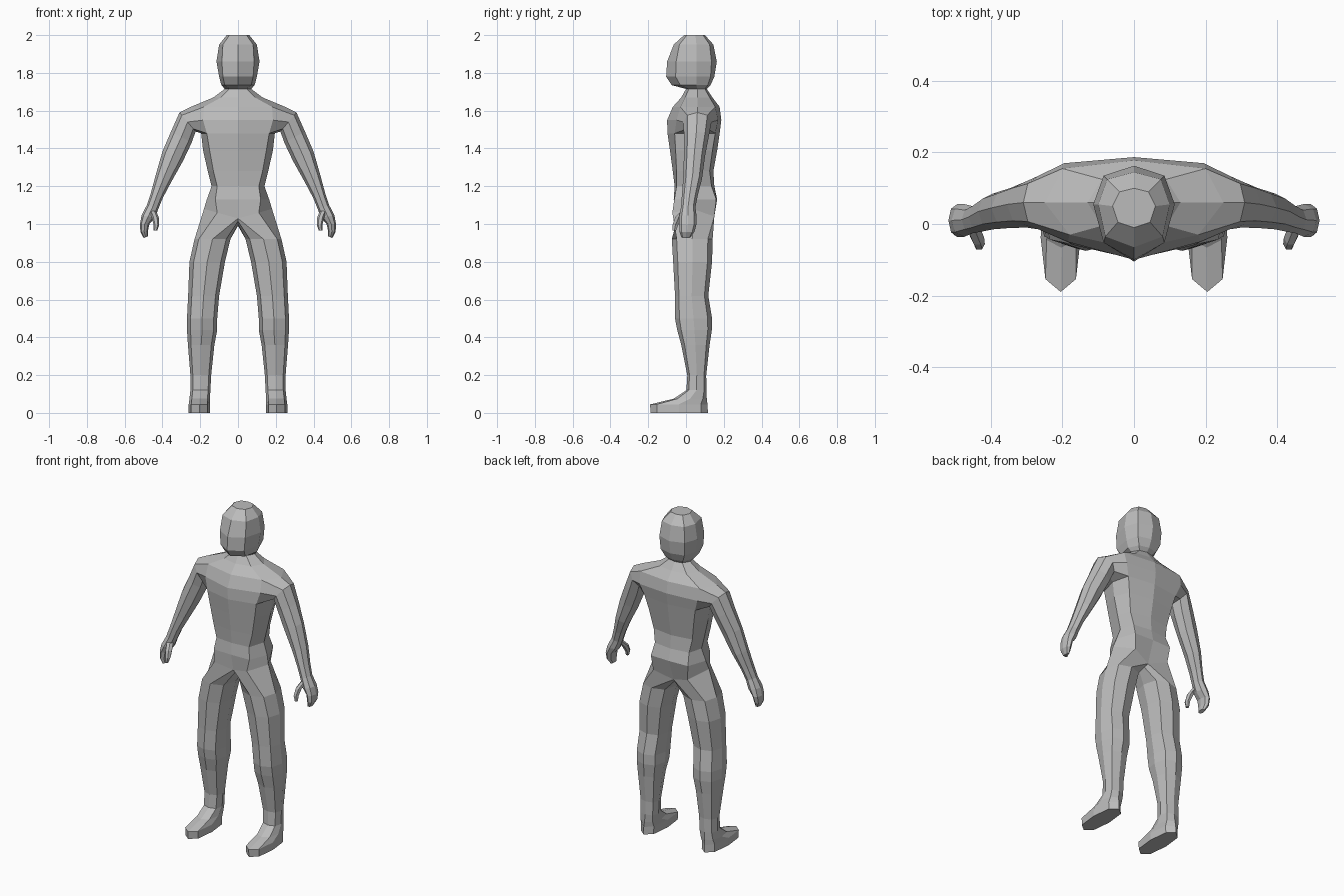
import bpy, bmesh, math
from mathutils import Vector

grey = bpy.data.materials.new("plain grey")
grey.diffuse_color = (0.5, 0.5, 0.5, 1)


def add_ring(bm, points):
    return [bm.verts.new(p) for p in points]


def loft(bm, a, b, closed=True, skip=()):
    n = len(a)
    for i in range(n if closed else n - 1):
        if i not in skip:
            j = (i + 1) % n
            bm.faces.new((a[i], a[j], b[j], b[i]))


def chain(bm, rings, start=None):
    """Join closed rings one after another and cap the free ends."""
    prev = start
    for pts in rings:
        ring = add_ring(bm, pts)
        if prev:
            loft(bm, prev, ring)
        else:
            bm.faces.new(ring)
        prev = ring
    bm.faces.new(prev)


def limb_ring(x, y, z, tilt, r, ry, n=8):
    """Ring across a limb that hangs down, tilted outward by some degrees."""
    t = math.radians(tilt)
    out = Vector((math.cos(t), 0, math.sin(t)))
    side = Vector((0, 1, 0))
    return [Vector((x, y, z)) + out * r * math.cos(k * math.tau / n)
            + side * ry * math.sin(k * math.tau / n) for k in range(n)]


def leg_ring(z, cx, rx, cy, ry):
    """Level ring of eight points, starting at the front, slightly boxy."""
    pts = []
    for k in range(8):
        a = k * math.tau / 8
        f = 1.08 if k % 2 else 1.0
        pts.append((cx + rx * f * math.sin(a), cy - ry * f * math.cos(a), z))
    return pts


def finish(bm, name):
    bmesh.ops.recalc_face_normals(bm, faces=bm.faces)
    mesh = bpy.data.meshes.new(name)
    bm.to_mesh(mesh)
    bm.free()
    mesh.materials.append(grey)
    obj = bpy.data.objects.new(name, mesh)
    bpy.context.collection.objects.link(obj)
    mod = obj.modifiers.new("mirror", 'MIRROR')
    mod.use_clip = True
    mod.merge_threshold = 0.0005


body = bmesh.new()

# Pelvis edge: five points from front to back along the leg opening
hip = add_ring(body, [(0, -.045, 1.03), (.11, -.072, 1.06), (.18, .035, 1.08),
                      (.115, .15, 1.04), (0, .12, 1.0)])

# Torso, neck and head half rings: z, front y, three side points, back y
trunk = [
    (1.13, -.065, (.12, -.062), (.165, .045), (.125, .16), .165),
    (1.20, -.060, (.11, -.05), (.14, .05), (.115, .135), .15),
    (1.28, -.070, (.13, -.05), (.16, .05), (.13, .125), .145),
    (1.39, -.085, (.15, -.055), (.185, .05), (.15, .14), .165),
    (1.48, -.098, (.165, -.06), (.195, .05), (.17, .155), .178),
    (1.55, -.100, (.185, -.05), None, (.195, .17), .187),
    (1.62, -.070, (.18, -.03), (.25, .06), (.2, .155), .178),
    (1.67, -.025, (.09, -.005), (.13, .06), (.09, .125), .14),
    (1.715, .0, (.045, .015), (.07, .06), (.045, .1), .11),
    (1.735, -.075, (.07, -.03), (.088, .055), (.06, .115), .13),
    (1.78, -.105, (.08, -.055), (.1, .055), (.08, .13), .15),
    (1.86, -.100, (.085, -.052), (.114, .055), (.085, .135), .163),
    (1.95, -.065, (.08, -.035), (.1, .055), (.075, .125), .145),
    (2.0, -.01, (.045, .005), (.06, .05), (.04, .09), .1),
]
rings = []
prev = hip
for z, front, a, b, c, back in trunk:
    if b is None:  # middle of the arm opening has no side point
        b = (.2, .05)
    ring = add_ring(body, [(0, front, z), (*a, z), (*b, z), (*c, z), (0, back, z)])
    opening = 1.48 < z < 1.65
    loft(body, prev, ring, closed=False, skip=(1, 2) if opening else ())
    rings.append(ring)
    prev = ring
body.faces.new(prev)  # crown

# Arm and hand, grown from the opening in the torso
low, mid, top = rings[4:7]
shoulder = [top[2], top[3], mid[3], low[3], low[2], low[1], mid[1], top[1]]
body.verts.remove(mid[2])
arm = [(.267, .06, 1.54, 50, .066, .075), (.3, .055, 1.46, 28, .062, .065),
       (.345, .045, 1.36, 25, .06, .056), (.395, .035, 1.24, 25, .045, .05),
       (.43, .02, 1.15, 20, .034, .042), (.452, .012, 1.09, 20, .032, .038),
       (.475, .01, 1.04, 10, .036, .046), (.494, .01, 1.0, 0, .025, .046),
       (.497, .005, .96, -5, .02, .04), (.488, 0, .93, -20, .012, .025)]
chain(body, [limb_ring(*r) for r in arm], shoulder)

# Leg and foot, grown from the pelvis edge
crotch = add_ring(body, [(0, .09, .99), (0, .04, 1.0), (0, -.01, 1.015)])
leg = [(.92, .135, .095, .033, .108), (.8, .163, .094, .035, .103),
       (.62, .182, .082, .03, .088), (.5, .19, .08, .04, .098),
       (.44, .19, .08, .045, .092), (.36, .195, .07, .05, .075),
       (.2, .197, .055, .057, .05), (.12, .199, .053, .055, .053),
       (.075, .203, .054, .022, .088), (.045, .205, .056, -.038, .152),
       (0, .205, .056, -.036, .152)]
chain(body, [leg_ring(*r) for r in leg], hip + crotch)
finish(body, "body")

# Thumb
thumb = bmesh.new()
chain(thumb, [limb_ring(*r, n=6) for r in [
    (.452, -.005, 1.07, 10, .02, .022), (.438, -.038, 1.035, 5, .019, .022),
    (.432, -.056, .995, 0, .015, .017), (.437, -.062, .965, 0, .009, .01)]])
finish(thumb, "thumb")
